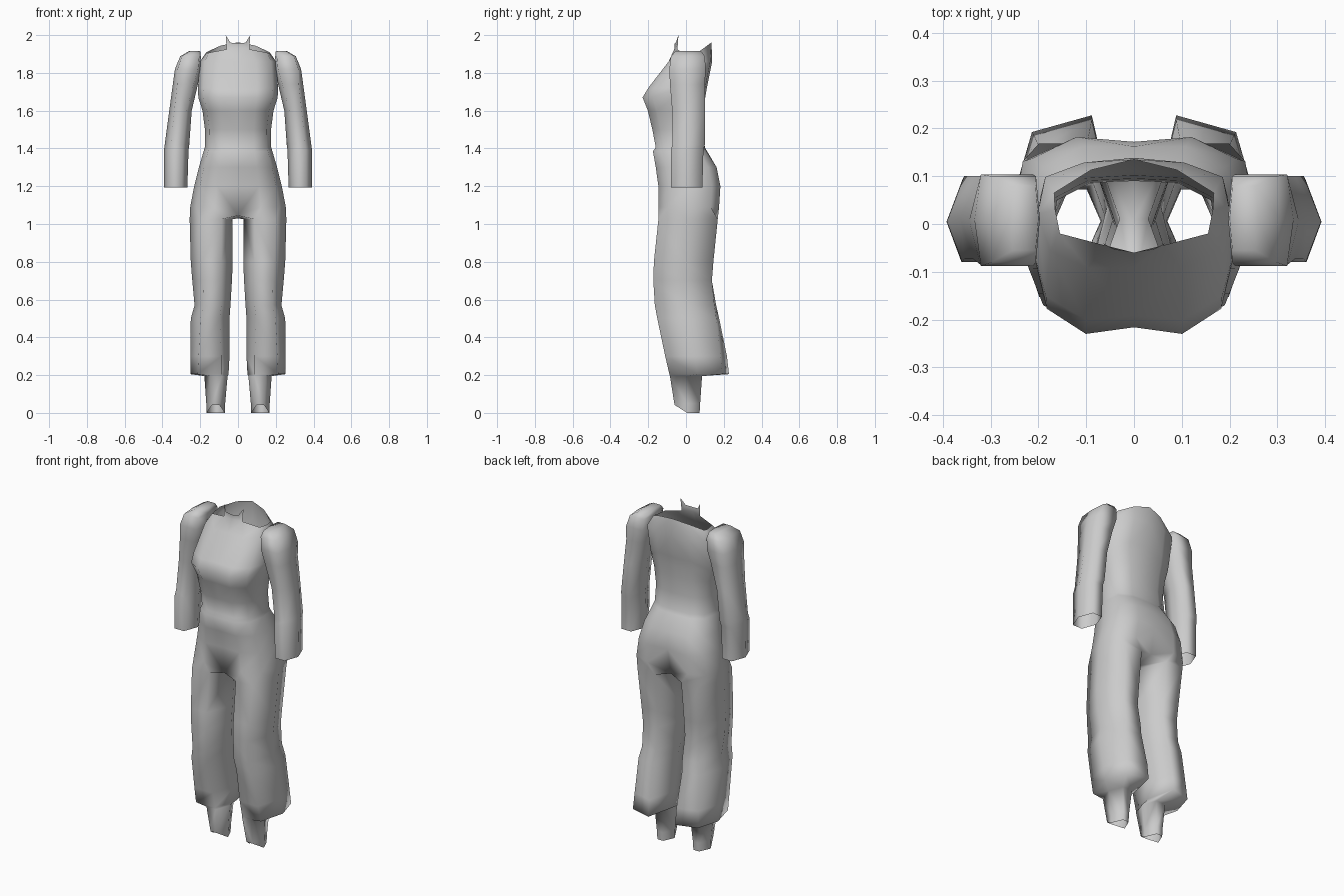
import bpy, bmesh, math

cube = bpy.data.objects.get("Cube")
if cube:
    bpy.data.objects.remove(cube)

cloth = bpy.data.materials.new("grey cloth")
cloth.use_nodes = True
cloth.diffuse_color = (0.6, 0.6, 0.6, 1)
cloth.node_tree.nodes["Principled BSDF"].inputs["Base Color"].default_value = (0.6, 0.6, 0.6, 1)

# Half section of the body, front centre to back centre, as fractions of its size
HALF = ((0, -1), (0.48, -1), (0.87, -0.68), (1, 0), (0.92, 0.7), (0.52, 0.97), (0, 1))


def hexagon(z, x0, x1, y0, y1, f=0.5, skew=0):
    """Six-sided limb section, flat at front and back; f is the width of the flats."""
    cx, cy, rx, ry = (x0 + x1) / 2, (y0 + y1) / 2, (x1 - x0) / 2, (y1 - y0) / 2
    shape = ((-f, -1), (f, -1), (1, 0), (f, 1), (-f, 1), (-1, 0))
    return [(cx + rx * u, cy + ry * v - skew * rx * u * max(v, 0), z) for u, v in shape]


def half_section(z, rx, y0, y1, front=1, back=1):
    """Half body section; front and back scale the depth at the centre line."""
    cy, ry = (y0 + y1) / 2, (y1 - y0) / 2
    pts = [(rx * u, cy + ry * v, z) for u, v in HALF]
    pts[0] = (0, y0 * front, z)
    pts[-1] = (0, y1 * back, z)
    return pts


def add_row(bm, points):
    return [bm.verts.new(p) for p in points]


def bridge(bm, a, b, closed=False):
    n = len(a)
    for i in range(n if closed else n - 1):
        j = (i + 1) % n
        bm.faces.new((a[i], a[j], b[j], b[i]))


def loft(bm, rows, closed=False):
    for a, b in zip(rows, rows[1:]):
        bridge(bm, a, b, closed)


def finish(bm, name):
    bmesh.ops.recalc_face_normals(bm, faces=bm.faces)
    mesh = bpy.data.meshes.new(name)
    bm.to_mesh(mesh)
    bm.free()
    mesh.materials.append(cloth)
    obj = bpy.data.objects.new(name, mesh)
    bpy.context.collection.objects.link(obj)
    mirror = obj.modifiers.new("Mirror", 'MIRROR')
    mirror.merge_threshold = 0.0005
    bpy.ops.object.select_all(action='DESELECT')
    obj.select_set(True)
    bpy.context.view_layer.objects.active = obj
    bpy.ops.object.modifier_apply(modifier="Mirror")
    bpy.ops.object.shade_smooth_by_angle(angle=math.radians(110))


# Body: hips, waist, bust and shoulders in one piece
bm = bmesh.new()
body = [add_row(bm, half_section(*r)) for r in (
    (1.09, 0.253, -0.146, 0.18, 0.88, 0.78),
    (1.2, 0.232, -0.146, 0.187, 0.95, 0.92),
    (1.3, 0.207, -0.16, 0.167, 0.98, 0.97),
    (1.385, 0.182, -0.175, 0.112),
    (1.405, 0.176, -0.16, 0.1),
    (1.5, 0.175, -0.178, 0.09),
    (1.6, 0.188, -0.202, 0.095, 0.97),
    (1.67, 0.21, -0.23, 0.1, 0.94, 1.02),
    (1.72, 0.212, -0.2, 0.106, 0.96, 1.04),
    (1.86, 0.202, -0.092, 0.132, 1, 1.05))]
# Neckline, low at the sides and high at the back
neck = add_row(bm, [
    (0, -0.06, 1.93), (0.06, -0.045, 1.925), (0.155, -0.02, 1.907),
    (0.165, 0.03, 1.905), (0.167, 0.065, 1.91), (0.09, 0.113, 1.945), (0, 0.135, 1.962)])
loft(bm, body + [neck])
# Small pointed collar standing on the front of the neckline
collar = add_row(bm, [(0.065, -0.04, 2.0), (0.04, -0.054, 1.96), (0, -0.06, 1.956)])
bm.faces.new(neck[:2] + collar)

# Trouser legs: full cuff tucked into a narrow ankle
legs = [add_row(bm, hexagon(*r)) for r in (
    (1.025, 0.03, 0.256, -0.146, 0.168, 0.5),
    (0.8, 0.028, 0.25, -0.17, 0.145, 0.46),
    (0.7, 0.032, 0.242, -0.173, 0.137, 0.46),
    (0.57, 0.04, 0.23, -0.165, 0.155, 0.5, 0.1),
    (0.5, 0.045, 0.25, -0.152, 0.168, 0.5, 0.15),
    (0.3, 0.045, 0.252, -0.11, 0.2, 0.58, 0.28),
    (0.205, 0.05, 0.252, -0.088, 0.21, 0.62, 0.28),
    (0.195, 0.055, 0.178, -0.085, 0.085, 0.5),
    (0.05, 0.068, 0.168, -0.062, 0.075, 0.4),
    (0, 0.07, 0.166, -0.06, 0.072, 0.4))]
loft(bm, legs, True)
# Ankle opening lifted towards the front
for v in legs[-1]:
    v.co.z = max(0, -0.7 * v.co.y)

# Seat joins the hips to the leg, with a narrow crotch strip
seat, thigh = body[0], legs[0]
seat[0].co.z = seat[-1].co.z = 1.045
bridge(bm, seat[1:6], thigh[:5])
middle = bm.verts.new((0, 0.01, 1.03))
bm.faces.new((seat[0], seat[1], thigh[0]))
bm.faces.new((seat[0], thigh[0], thigh[5], middle))
bm.faces.new((middle, thigh[5], thigh[4], seat[6]))
bm.faces.new((seat[6], thigh[4], seat[5]))
finish(bm, "jumpsuit_body")

# Sleeves, closed at the shoulder and open at the wrist
bm = bmesh.new()
sleeve = [add_row(bm, hexagon(*r)) for r in (
    (1.193, 0.268, 0.392, -0.08, 0.087, 0.5),
    (1.39, 0.262, 0.392, -0.08, 0.092, 0.5),
    (1.42, 0.258, 0.388, -0.072, 0.1, 0.5),
    (1.6, 0.245, 0.364, -0.073, 0.1, 0.55),
    (1.74, 0.212, 0.345, -0.085, 0.1, 0.65),
    (1.82, 0.198, 0.334, -0.088, 0.104, 0.8),
    (1.888, 0.197, 0.306, -0.08, 0.1, 0.85),
    (1.915, 0.2, 0.26, -0.055, 0.08, 0.8))]
loft(bm, sleeve, True)
bm.faces.new(sleeve[-1])
finish(bm, "sleeves")
